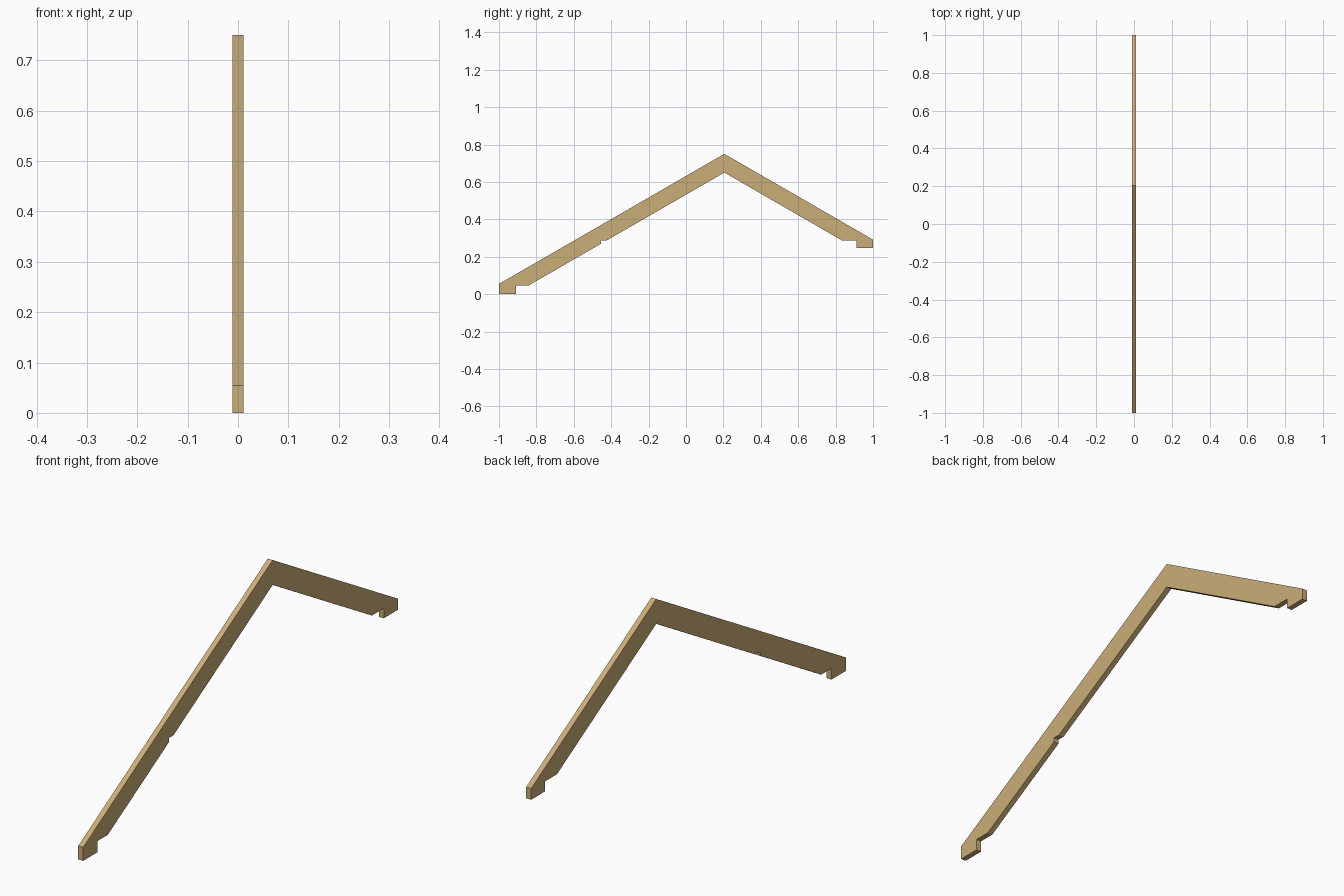
import bpy, bmesh

if "Cube" in bpy.data.objects:
    bpy.data.objects.remove(bpy.data.objects["Cube"])

HALF_WIDTH = 0.011
SLOPE = 0.577                      # 30 degree roof pitch
RIDGE_Y, RIDGE_TOP, RIDGE_UNDER = 0.205, 0.75, 0.65


def top_z(y):
    return RIDGE_TOP - SLOPE * abs(y - RIDGE_Y)


def under_z(y):
    return RIDGE_UNDER - SLOPE * abs(y - RIDGE_Y)


def under_y(z, side):
    return RIDGE_Y + side * (RIDGE_UNDER - z) / SLOPE


# Timber colour
wood = bpy.data.materials.new("light_timber")
wood.diffuse_color = (0.60, 0.42, 0.19, 1)
wood.use_nodes = True
wood.node_tree.nodes["Principled BSDF"].inputs["Base Color"].default_value = wood.diffuse_color

# Side profile (y, z): long slope with two bird's mouth notches, short slope with one
profile = [
    (-1, 0), (-0.91, 0), (-0.91, 0.045), (under_y(0.045, -1), 0.045),        # low eave
    (-0.455, under_z(-0.455)), (-0.455, 0.286), (under_y(0.286, -1), 0.286),  # middle seat
    (RIDGE_Y, RIDGE_UNDER),
    (under_y(0.286, 1), 0.286), (0.911, 0.286), (0.911, 0.246), (1, 0.246),   # high eave
    (1, top_z(1)), (RIDGE_Y, RIDGE_TOP), (-1, top_z(-1)),
]

# Rafter pair: extrude the profile across its thickness
bm = bmesh.new()
face = bm.faces.new([bm.verts.new((-HALF_WIDTH, y, z)) for y, z in profile])
ext = bmesh.ops.extrude_face_region(bm, geom=[face])
moved = [g for g in ext["geom"] if isinstance(g, bmesh.types.BMVert)]
bmesh.ops.translate(bm, verts=moved, vec=(2 * HALF_WIDTH, 0, 0))
bmesh.ops.recalc_face_normals(bm, faces=bm.faces[:])
mesh = bpy.data.meshes.new("rafter_pair")
bm.to_mesh(mesh)
bm.free()
mesh.materials.append(wood)
rafter = bpy.data.objects.new("rafter_pair", mesh)
bpy.context.collection.objects.link(rafter)
